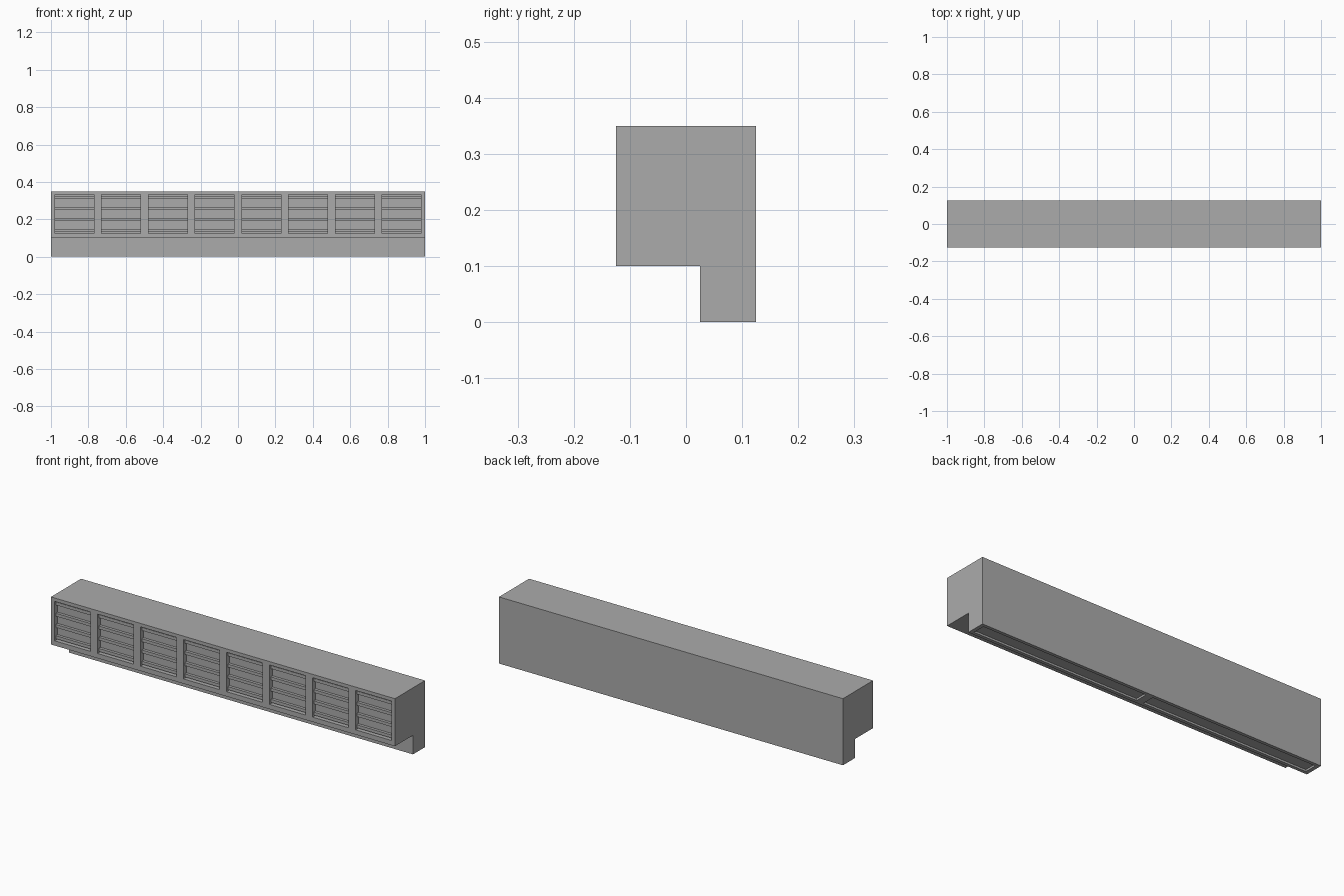
import bpy, bmesh

if "Cube" in bpy.data.objects:
    bpy.data.objects.remove(bpy.data.objects["Cube"])

# Single grey painted-metal colour
grey = bpy.data.materials.new("grey_metal")
grey.diffuse_color = (0.41, 0.41, 0.41, 1)
grey.use_nodes = True
grey.node_tree.nodes["Principled BSDF"].inputs["Base Color"].default_value = grey.diffuse_color


def make_object(name, bm):
    bmesh.ops.recalc_face_normals(bm, faces=bm.faces)
    mesh = bpy.data.meshes.new(name)
    bm.to_mesh(mesh)
    bm.free()
    mesh.materials.append(grey)
    obj = bpy.data.objects.new(name, mesh)
    bpy.context.collection.objects.link(obj)
    return obj


def add_box(bm, x0, x1, y0, y1, z0, z1):
    verts = bmesh.ops.create_cube(bm, size=1)["verts"]
    for v in verts:
        v.co.x = x1 if v.co.x > 0 else x0
        v.co.y = y1 if v.co.y > 0 else y0
        v.co.z = z1 if v.co.z > 0 else z0


# Housing: L-shaped profile extruded along x
bm = bmesh.new()
profile = [(-0.125, 0.1), (0.025, 0.1), (0.025, 0), (0.125, 0),
           (0.125, 0.35), (-0.125, 0.35)]
face = bm.faces.new([bm.verts.new((-1, y, z)) for y, z in profile])
ext = bmesh.ops.extrude_face_region(bm, geom=[face])["geom"]
bmesh.ops.translate(bm, vec=(2, 0, 0),
                    verts=[v for v in ext if isinstance(v, bmesh.types.BMVert)])
housing = make_object("housing", bm)

# Cutter: eight front intake openings and two outlet slots underneath
centres = [-0.875 + 0.25 * i for i in range(8)]
half, back = 0.104, -0.1
bm = bmesh.new()
for cx in centres:
    add_box(bm, cx - half, cx + half, -0.2, back, 0.125, 0.332)
for x0, x1 in ((-0.98, -0.02), (0.02, 0.98)):
    add_box(bm, x0, x1, 0.042, 0.108, -0.1, 0.01)
cutter = make_object("opening_cutter", bm)
cutter.hide_render = True

cut = housing.modifiers.new("openings", "BOOLEAN")
cut.operation = "DIFFERENCE"
cut.solver = "EXACT"
cut.object = cutter
bpy.context.view_layer.objects.active = housing
bpy.ops.object.modifier_apply(modifier=cut.name)
bpy.data.objects.remove(cutter)

# Louvres: four horizontal blades in each intake opening
bm = bmesh.new()
for cx in centres:
    for i in range(4):
        z = 0.14 + 0.059 * i
        add_box(bm, cx - half, cx + half, -0.115, back, z - 0.008, z + 0.008)
make_object("intake_louvres", bm)
